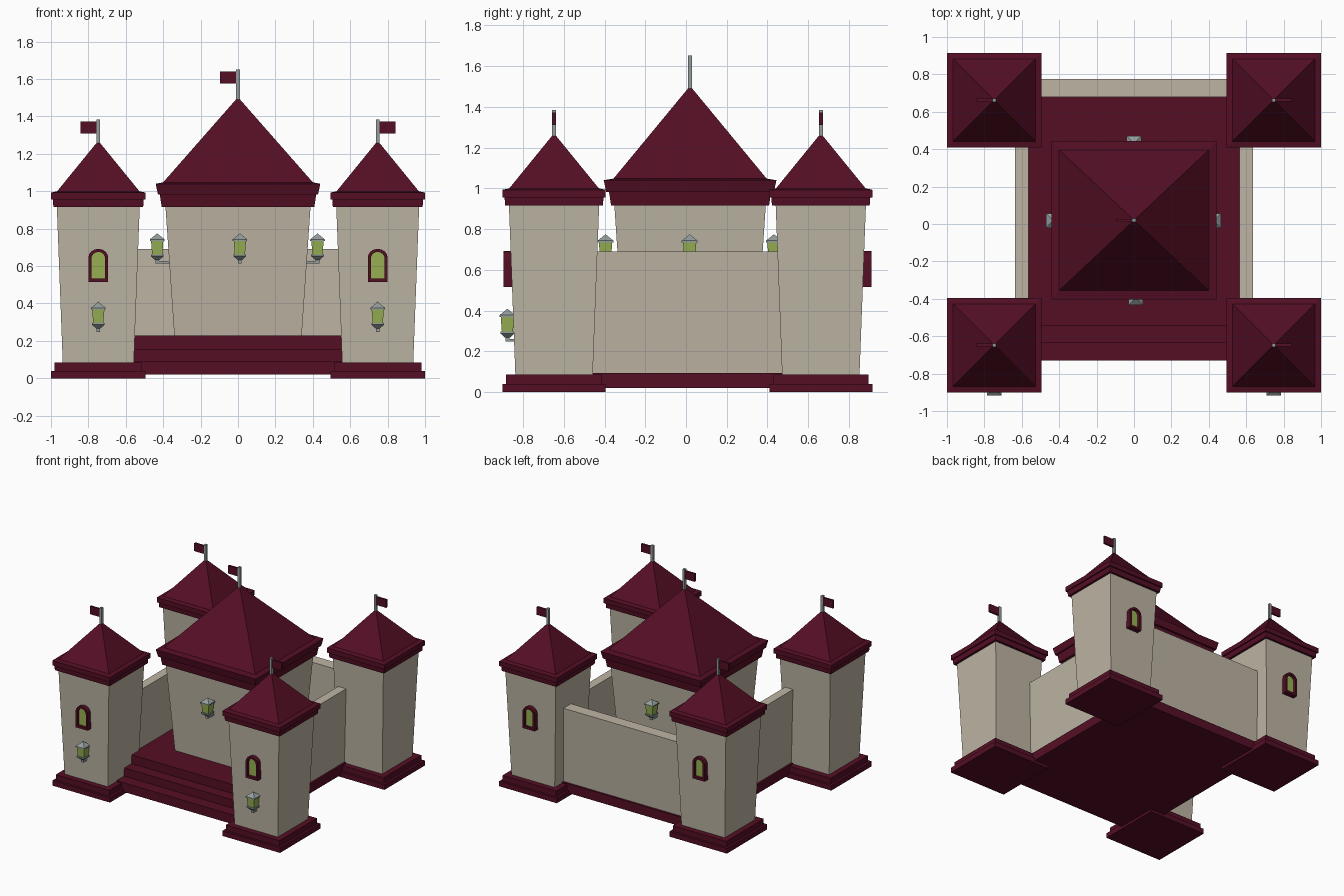
import bpy, bmesh, math
from mathutils import Matrix

if "Cube" in bpy.data.objects:
    bpy.data.objects.remove(bpy.data.objects["Cube"])


def material(name, rgb):
    m = bpy.data.materials.new(name)
    m.diffuse_color = (*rgb, 1)
    m.use_nodes = True
    m.node_tree.nodes["Principled BSDF"].inputs["Base Color"].default_value = m.diffuse_color
    return m


RED = material("dark_red", (0.089, 0.0045, 0.018))
STONE = material("beige_stone", (0.51, 0.46, 0.37))
METAL = material("grey_metal", (0.30, 0.34, 0.34))
GLASS = material("green_glass", (0.31, 0.43, 0.085))


def finish(bm, name, mats, matrix=None):
    if matrix:
        bm.transform(matrix)
    bmesh.ops.remove_doubles(bm, verts=bm.verts, dist=1e-5)
    bmesh.ops.recalc_face_normals(bm, faces=bm.faces)
    me = bpy.data.meshes.new(name)
    bm.to_mesh(me)
    bm.free()
    for m in mats:
        me.materials.append(m)
    ob = bpy.data.objects.new(name, me)
    bpy.context.collection.objects.link(ob)
    return ob


def loft(name, mat, rings, cx=0, cy=0, matrix=None):
    """Stack of rectangles (z, half_x, half_y, shift_x, shift_y); zero size makes an apex."""
    bm = bmesh.new()
    loops = []
    for z, hx, hy, *s in rings:
        sx, sy = s if s else (0, 0)
        loops.append([bm.verts.new((cx + sx + i * hx, cy + sy + j * hy, z))
                      for i, j in ((-1, -1), (1, -1), (1, 1), (-1, 1))])
    for a, b in zip(loops, loops[1:]):
        for k in range(4):
            n = (k + 1) % 4
            bm.faces.new((a[k], a[n], b[n], b[k]))
    bm.faces.new(loops[0])
    if rings[-1][1] > 0:
        bm.faces.new(loops[-1])
    return finish(bm, name, [mat], matrix)


def box(name, mat, x0, x1, y0, y1, z0, z1, matrix=None):
    hx, hy = (x1 - x0) / 2, (y1 - y0) / 2
    return loft(name, mat, [(z0, hx, hy), (z1, hx, hy)], (x0 + x1) / 2, (y0 + y1) / 2, matrix)


def square(*pairs):
    return [(z, h, h) for z, h in pairs]


def arch(half, z0, spring, top):
    """Arched outline as (x, z) points."""
    pts = [(-half, z0), (half, z0)]
    for k in range(9):
        a = math.pi * k / 8
        pts.append((half * math.cos(a), spring + (top - spring) * math.sin(a)))
    return pts


def window(matrix):
    # arched frame, local wall direction is -y
    bm = bmesh.new()
    outer, inner = arch(0.053, 0.515, 0.645, 0.692), arch(0.037, 0.533, 0.64, 0.676)
    loops = [[bm.verts.new((x, y, z)) for x, z in pts]
             for pts, y in ((outer, -0.19), (outer, -0.248), (inner, -0.248), (inner, -0.19))]
    for a, b in zip(loops, loops[1:] + loops[:1]):
        for k in range(len(a)):
            n = (k + 1) % len(a)
            bm.faces.new((a[k], a[n], b[n], b[k]))
    finish(bm, "window_frame", [RED], matrix)
    # recessed pane
    bm = bmesh.new()
    bm.faces.new([bm.verts.new((x, -0.226, z)) for x, z in inner])
    finish(bm, "window_pane", [GLASS], matrix)


def lantern(matrix, reach):
    # local origin: lantern axis at the bottom, wall lies towards +y
    loft("lantern_cap", METAL, square((0.122, 0.039), (0.13, 0.039), (0.15, 0.014), (0.162, 0)), matrix=matrix)
    loft("lantern_glass", GLASS, square((0.045, 0.027), (0.124, 0.033)), matrix=matrix)
    loft("lantern_base", METAL, square((0.02, 0.012), (0.04, 0.034), (0.05, 0.034)), matrix=matrix)
    box("lantern_stem", METAL, -0.01, 0.01, -0.01, 0.01, 0, 0.025, matrix)
    box("lantern_arm", METAL, -0.01, 0.01, -0.01, reach, 0, 0.013, matrix)


def flag(cx, cy, z0, z1, side):
    box("flag_pole", METAL, cx - 0.01, cx + 0.01, cy - 0.01, cy + 0.01, z0, z1)
    a, b = sorted((cx + side * 0.008, cx + side * 0.096))
    box("flag", RED, a, b, cy - 0.008, cy + 0.008, z1 - 0.075, z1 - 0.012)


# corner towers
for sx in (-1, 1):
    for sy in (-1, 1):
        cx, cy = sx * 0.747, 0.007 + sy * 0.655
        loft("tower_plinth", RED, square((0, 0.253), (0.04, 0.253), (0.04, 0.235), (0.085, 0.235)), cx, cy)
        loft("tower_body", STONE, square((0.085, 0.19), (0.93, 0.222)), cx, cy)
        loft("tower_roof", RED, square((0.915, 0.24), (0.955, 0.243), (0.955, 0.253), (0.993, 0.253),
                                       (1.0, 0.22), (1.27, 0)), cx, cy)
        flag(cx, cy, 1.24, 1.385, sx)
        place = Matrix.Translation((cx, cy, 0))
        if sy > 0:
            place = place @ Matrix.Rotation(math.pi, 4, 'Z')
        window(place)
        if sy < 0:
            lantern(Matrix.Translation((cx, -0.877, 0.247)), 0.05)

# platform and entrance steps
box("platform", RED, -0.62, 0.62, -0.73, 0.76, 0.02, 0.093)
box("middle_step", RED, -0.565, 0.565, -0.635, 0.69, 0.09, 0.158)
box("top_step_floor", RED, -0.565, 0.565, -0.545, 0.69, 0.155, 0.228)

# courtyard walls, outer faces leaning outwards
for sx in (-1, 1):
    loft("side_wall", STONE, [(0.09, 0.02, 0.655, sx * 0.585, 0), (0.69, 0.035, 0.655, sx * 0.6, 0)], 0, 0.007)
loft("back_wall", STONE, [(0.09, 0.7, 0.032, 0, 0.712), (0.69, 0.7, 0.047, 0, 0.727)])

# central keep
KY = 0.02
loft("keep_body", STONE, [(0.22, 0.34, 0.325), (0.95, 0.39, 0.374)], 0, KY)
loft("keep_roof", RED, [(0.915, 0.408, 0.388), (0.983, 0.418, 0.398), (0.983, 0.428, 0.412),
                        (1.04, 0.44, 0.424), (1.048, 0.40, 0.376), (1.503, 0, 0)], 0, KY)
flag(0, KY, 1.47, 1.652, -1)

# keep lanterns, one per side
for k, (x, y) in enumerate(((0.01, -0.395), (0.425, 0.018), (0, 0.432), (-0.432, 0.018))):
    lantern(Matrix.Translation((x, y, 0.613)) @ Matrix.Rotation(k * math.pi / 2, 4, 'Z'), 0.075)
